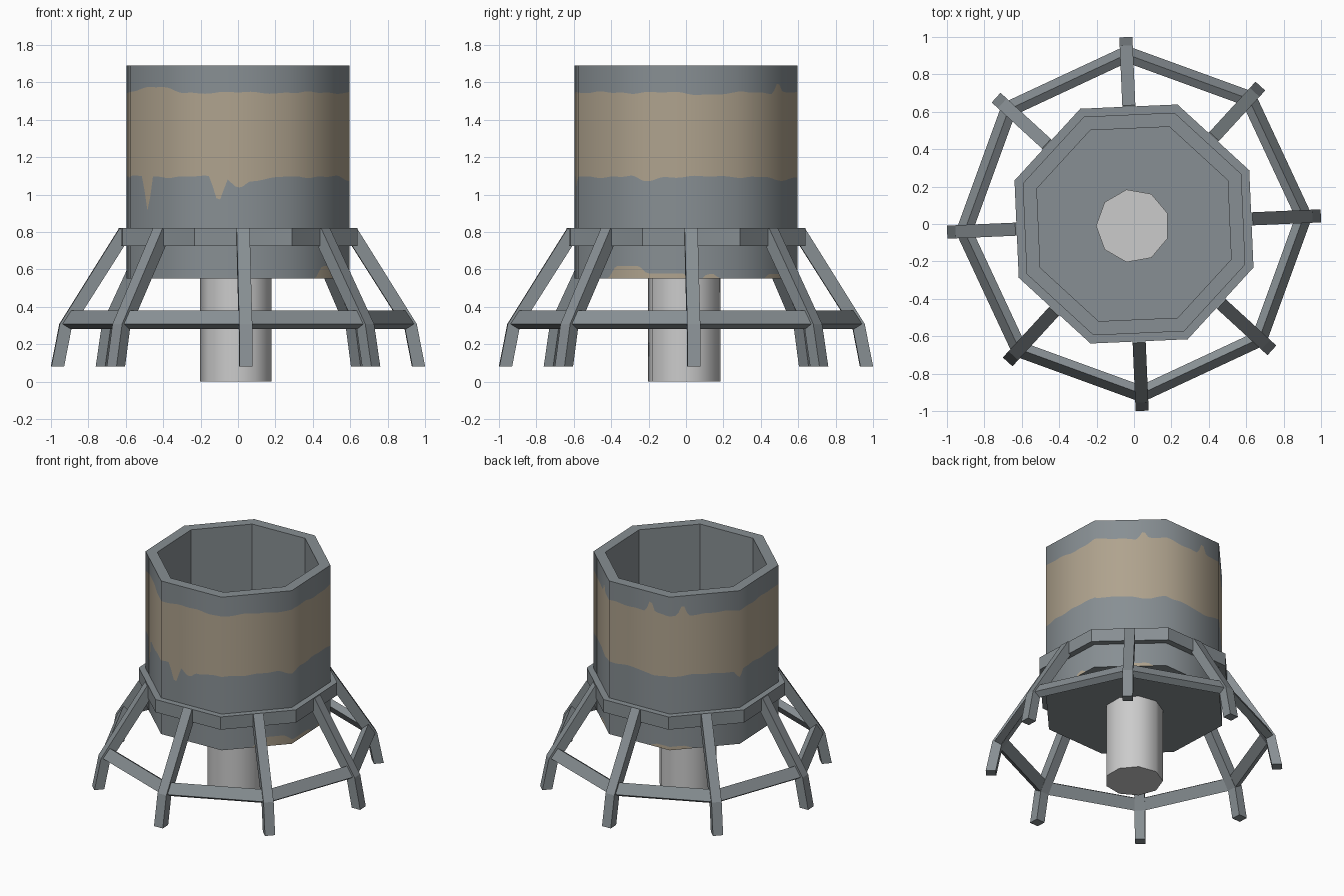
import bpy, math
from math import sin, cos, radians
from mathutils import Vector

if "Cube" in bpy.data.objects:
    bpy.data.objects.remove(bpy.data.objects["Cube"])

TURN = 2.5  # the whole model is turned slightly about z


def material(name, rgb):
    m = bpy.data.materials.new(name)
    m.diffuse_color = (*rgb, 1)
    m.use_nodes = True
    m.node_tree.nodes["Principled BSDF"].inputs["Base Color"].default_value = m.diffuse_color
    return m


STEEL = material("grey_steel", (0.245, 0.275, 0.293))
TAN = material("tan_paint", (0.43, 0.365, 0.27))
PALE = material("pale_metal", (0.60, 0.60, 0.60))


def make(name, verts, faces, *mats):
    me = bpy.data.meshes.new(name)
    me.from_pydata(verts, [], faces)
    for m in mats:
        me.materials.append(m)
    ob = bpy.data.objects.new(name, me)
    bpy.context.collection.objects.link(ob)
    return ob


def polar(r, a, z):
    return (r * cos(radians(a)), r * sin(radians(a)), z)


def lathe(name, profile, first, mat, closed=True, n=8):
    """Sweep an (r, z) profile round n corners; open profiles get end caps left to the caller."""
    k = len(profile)
    verts = [polar(r, first + i * 360 / n, z) for i in range(n) for r, z in profile]
    faces = []
    for i in range(n):
        j = (i + 1) % n
        for p in range(k if closed else k - 1):
            q = (p + 1) % k
            faces.append((i * k + p, j * k + p, j * k + q, i * k + q))
    if not closed:
        faces.append([i * k for i in reversed(range(n))])
        faces.append([i * k + k - 1 for i in range(n)])
    return make(name, verts, faces, mat)


# Barrel: underside, rim, inner wall and floor
CORNER = 25
R_OUT, R_IN, Z_BOT, Z_TOP, Z_FLOOR = 0.633, 0.553, 0.55, 1.69, 0.61
v = []
for r, z in ((R_OUT, Z_BOT), (R_OUT, Z_TOP), (R_IN, Z_TOP), (R_IN, Z_FLOOR)):
    v += [polar(r, CORNER + 45 * i, z) for i in range(8)]
f = [list(reversed(range(8))), list(range(24, 32))]
for i in range(8):
    j = (i + 1) % 8
    f += [(8 + i, 8 + j, 16 + j, 16 + i), (16 + i, 16 + j, 24 + j, 24 + i)]
make("barrel_inside", v, f, STEEL)


# Paint edges: bumps of (centre angle, half width, height change)
def bumps(a, table, soft):
    total = 0
    for c, w, h in table:
        d = abs((a - c + 180) % 360 - 180)
        if d < w:
            t = min(1, (w - d) / (w * soft))
            total += h * t * t * (3 - 2 * t)
    return total


TOP_BUMPS = [(56, 4, 0.05), (101, 4, 0.075), (123, 4, 0.07), (-140, 22, 0.03), (10, 20, -0.008)]
LOW_BUMPS = [(-144, 3.5, -0.18), (-100, 5, -0.12), (-90, 7, -0.05), (-80, 14, -0.02),
             (-20, 9, -0.02), (57, 14, -0.02), (160, 4, -0.05), (100, 12, -0.015)]
FOOT_BUMPS = [(-32, 14, 0.068), (-10, 15, 0.028), (13, 4, 0.025), (54, 9, 0.025), (115, 16, 0.025)]

# Barrel outer wall: columns split at the paint edges
STEPS = 24
v, f, tint, normals = [], [], [], []
for side in range(8):
    p = Vector(polar(R_OUT, CORNER + side * 45, 0))
    q = Vector(polar(R_OUT, CORNER + side * 45 + 45, 0))
    for s in range(STEPS):
        c = p.lerp(q, s / STEPS)
        a = math.degrees(math.atan2(c.y, c.x))
        ripple = 0.004 * sin(radians(a * 9)) + 0.003 * sin(radians(a * 23))
        levels = (Z_BOT, Z_BOT + 0.0002 + bumps(a, FOOT_BUMPS, 0.5),
                  1.095 + ripple + bumps(a, LOW_BUMPS, 0.9),
                  1.545 - ripple + bumps(a, TOP_BUMPS, 0.9), Z_TOP)
        for z in levels:
            v.append((c.x, c.y, z))
            normals.append(c.normalized())
N = 8 * STEPS
for i in range(N):
    j = (i + 1) % N
    for b in range(4):
        quad = (i * 5 + b, j * 5 + b, j * 5 + b + 1, i * 5 + b + 1)
        f.append(quad)
        thin = b == 0 and max(v[quad[2]][2], v[quad[3]][2]) < Z_BOT + 0.001
        tint.append(1 if b in (0, 2) and not thin else 0)
wall = make("barrel_outer_wall", v, f, STEEL, TAN)
for poly, t in zip(wall.data.polygons, tint):
    poly.material_index = t
    poly.use_smooth = True
wall.data.normals_split_custom_set_from_vertices(normals)  # rounded shading as on the octagon

# Collar around the barrel
lathe("collar", [(0.62, 0.725), (0.68, 0.725), (0.68, 0.82), (0.62, 0.82)], CORNER, STEEL)

# Tilted brace ring tying the legs
lathe("brace_ring", [(0.91, 0.28), (0.955, 0.308), (0.908, 0.38), (0.863, 0.352)], TURN, STEEL)

# Eight bent legs
PROFILE = [(0.635, 0.82), (0.955, 0.308), (1.0, 0.08), (0.932, 0.08), (0.893, 0.28), (0.572, 0.785)]
HALF = 0.035
for i in range(8):
    a = radians(TURN + 45 * i)
    v = [(r * cos(a) - s * sin(a), r * sin(a) + s * cos(a), z)
         for s in (-HALF, HALF) for r, z in PROFILE]
    # two convex halves per side
    f = [(0, 5, 4, 1), (1, 4, 3, 2), (6, 7, 10, 11), (7, 8, 9, 10)]
    f += [(p, (p + 1) % 6, (p + 1) % 6 + 6, p + 6) for p in range(6)]
    make(f"leg_{i + 1}", v, f, STEEL)

# Pale nine-sided pipe under the barrel, just showing through the floor
pipe = lathe("centre_pipe", [(0.197, 0), (0.197, 0.65)], 20, PALE, closed=False, n=9)
pipe.location = (-0.006, -0.01, 0)
for poly in pipe.data.polygons:
    poly.use_smooth = len(poly.vertices) == 4
